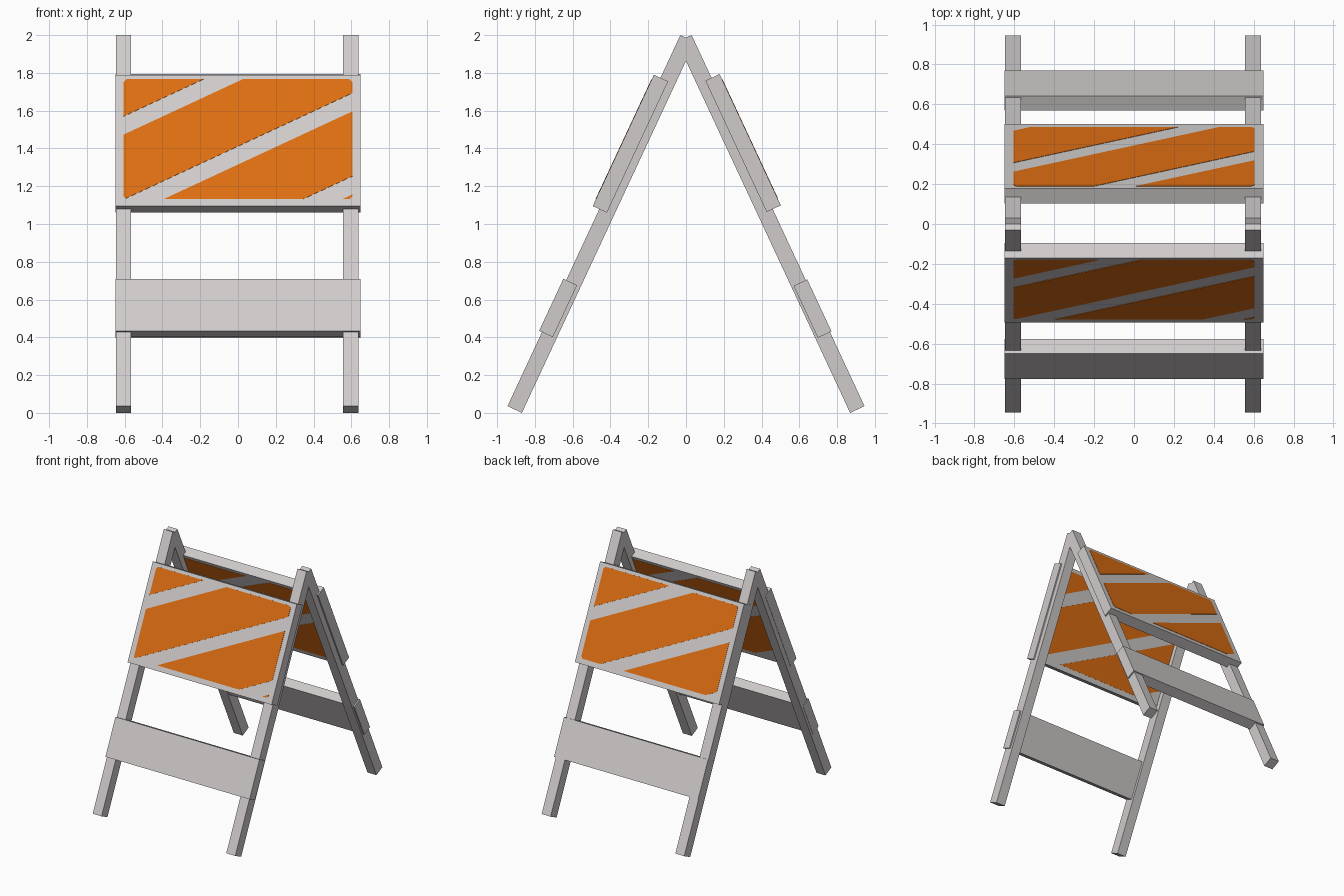
import bpy, bmesh, math
from mathutils import Vector

if "Cube" in bpy.data.objects:
    bpy.data.objects.remove(bpy.data.objects["Cube"])

A = math.radians(25)                 # lean of each frame
S, C = math.sin(A), math.cos(A)


def material(name, rgb):
    m = bpy.data.materials.new(name)
    m.diffuse_color = (*rgb, 1)
    m.use_nodes = True
    m.node_tree.nodes["Principled BSDF"].inputs["Base Color"].default_value = m.diffuse_color
    return m


GREY = material("pale_grey", (0.63, 0.60, 0.60))
ORANGE = material("safety_orange", (0.72, 0.155, 0.006))


def at(side, x, z, d):
    """Point on a frame: z along the leg's outer line, d = distance outward."""
    y = -0.03 - (2 - z) * S / C - C * d
    return Vector((x, y * side, z + S * d))


def prism(name, lower, upper, mat):
    """Solid between two matching outlines."""
    bm = bmesh.new()
    a = [bm.verts.new(p) for p in lower]
    b = [bm.verts.new(p) for p in upper]
    n = len(a)
    bm.faces.new(a)
    bm.faces.new(b[::-1])
    for i in range(n):
        j = (i + 1) % n
        bm.faces.new((a[i], b[i], b[j], a[j]))
    bmesh.ops.recalc_face_normals(bm, faces=bm.faces)
    me = bpy.data.meshes.new(name)
    bm.to_mesh(me)
    bm.free()
    me.materials.append(mat)
    ob = bpy.data.objects.new(name, me)
    bpy.context.collection.objects.link(ob)


def board(name, side, z0, z1, d0, d1):
    ring = [(z0, d0), (z1, d0), (z1, d1), (z0, d1)]
    prism(name, [at(side, -0.648, z, d) for z, d in ring],
          [at(side, 0.648, z, d) for z, d in ring], GREY)


def band_outline(low, high):
    """Orange field with clipped corners, cut to the diagonal low < z - 0.465x < high."""
    x, z0, z1, c = 0.605, 1.115, 1.75, 0.015
    pts = [(-x + c, z0), (x - c, z0), (x, z0 + c), (x, z1 - c),
           (x - c, z1), (-x + c, z1), (-x, z1 - c), (-x, z0 + c)]
    bm = bmesh.new()
    bm.faces.new([bm.verts.new((p, q, 0)) for p, q in pts])
    for level, sign in ((low, -1), (high, 1)):
        bmesh.ops.bisect_plane(bm, geom=bm.verts[:] + bm.edges[:] + bm.faces[:],
                               plane_co=(0, level, 0),
                               plane_no=(-0.465 * sign, sign, 0), clear_outer=True)
    out = [(v.co.x, v.co.y) for f in bm.faces for v in f.verts]
    bm.free()
    return out


# Each frame: side 1 is the front, -1 the back
for side, label, up, dn, shift in ((1, "front", 0.038, 0.016, 0.0),
                                   (-1, "back", 0.047, 0.008, -0.08)):
    # Legs, mitred where the frames meet at the ridge
    leg = [(-0.945, 0.036), (-0.869, 0.0), (0, 1.863), (0, 1.986), (-0.03, 2.0)]
    for hand, x0, x1 in (("left", -0.646, -0.566), ("right", 0.556, 0.637)):
        prism(f"{label}_{hand}_leg", [(x0, y * side, z) for y, z in leg],
              [(x1, y * side, z) for y, z in leg], GREY)
    # Sign board and lower rail
    board(f"{label}_sign_board", side, 1.079, 1.774, up - 0.083, up)
    board(f"{label}_lower_rail", side, 0.428, 0.703, dn - 0.080, dn)
    # Painted orange bands on both faces of the sign board
    for face, d, out in (("outer", up, 1), ("inner", up - 0.083, -1)):
        for i in range(4):
            low = 1.395 + 0.44 * (1 - i) + shift
            pts = band_outline(low, low + 0.343)
            if len(pts) < 3:
                continue
            prism(f"{label}_{face}_band_{i + 1}",
                  [at(side, u * side * out, z, d - 0.001 * out) for u, z in pts],
                  [at(side, u * side * out, z, d + 0.002 * out) for u, z in pts], ORANGE)
